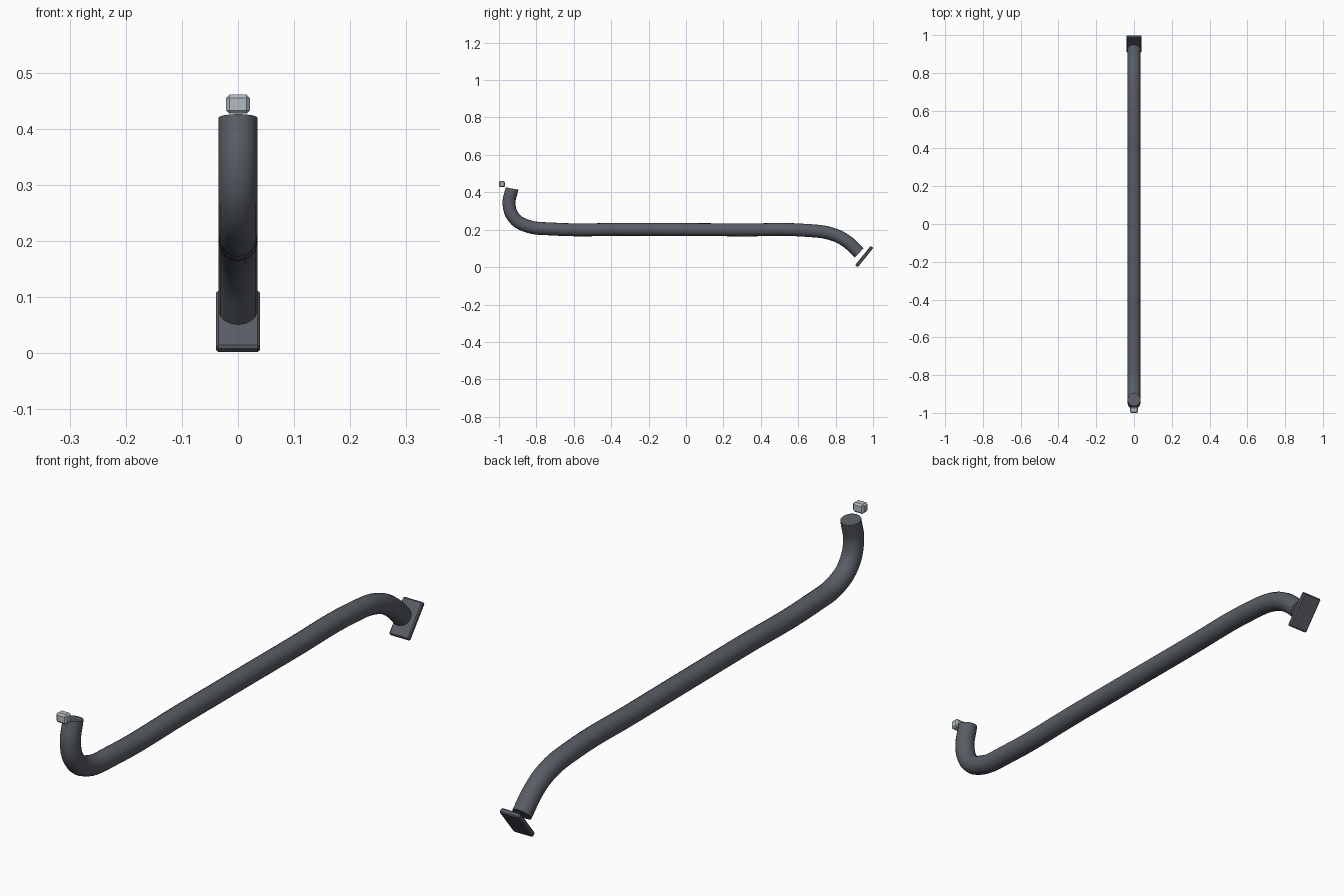
import bpy
from math import radians

if "Cube" in bpy.data.objects:
    bpy.data.objects.remove(bpy.data.objects["Cube"])


def material(name, color):
    m = bpy.data.materials.new(name)
    m.diffuse_color = color
    m.use_nodes = True
    m.node_tree.nodes["Principled BSDF"].inputs["Base Color"].default_value = m.diffuse_color
    return m


dark = material("dark_metal", (0.10, 0.11, 0.13, 1))
clear = material("pale_clear", (0.45, 0.50, 0.53, 0.6))


def activate(ob):
    bpy.ops.object.select_all(action='DESELECT')
    ob.select_set(True)
    bpy.context.view_layer.objects.active = ob


def chamfered_box(name, loc, size, tilt, bevel, mat):
    bpy.ops.mesh.primitive_cube_add(size=1, location=loc, rotation=(tilt, 0, 0))
    ob = bpy.context.object
    ob.name = name
    ob.scale = size
    bpy.ops.object.transform_apply(location=False, rotation=False, scale=True)
    mod = ob.modifiers.new("Bevel", 'BEVEL')
    mod.width = bevel
    mod.segments = 1
    ob.data.materials.append(mat)
    return ob


# Bent tube swept along a smooth path in the YZ plane
path = [(-0.93, 0.42), (-0.946, 0.335), (-0.918, 0.262), (-0.85, 0.22),
        (-0.72, 0.204), (-0.3, 0.202), (0.3, 0.199), (0.65, 0.196),
        (0.78, 0.177), (0.86, 0.137), (0.926, 0.076)]
curve = bpy.data.curves.new("tube", 'CURVE')
curve.dimensions = '3D'
curve.bevel_depth = 0.0345
curve.bevel_resolution = 6
curve.use_fill_caps = True
spline = curve.splines.new('BEZIER')
spline.resolution_u = 6
spline.bezier_points.add(len(path) - 1)
for bp, (y, z) in zip(spline.bezier_points, path):
    bp.co = (0, y, z)
    bp.handle_left_type = bp.handle_right_type = 'AUTO'
tube = bpy.data.objects.new("bent_tube", curve)
bpy.context.collection.objects.link(tube)
activate(tube)
bpy.ops.object.convert(target='MESH')
tube = bpy.context.object
tube.data.materials.clear()
tube.data.materials.append(dark)
bpy.ops.object.shade_smooth_by_angle(angle=radians(40))

# Tilted mounting plate at the low end
chamfered_box("end_plate", (0, 0.953, 0.057), (0.078, 0.132, 0.018),
              radians(51), 0.004, dark)

# Small translucent block at the raised end
chamfered_box("tip_block", (0, -0.984, 0.444), (0.042, 0.032, 0.034),
              0, 0.006, clear)
